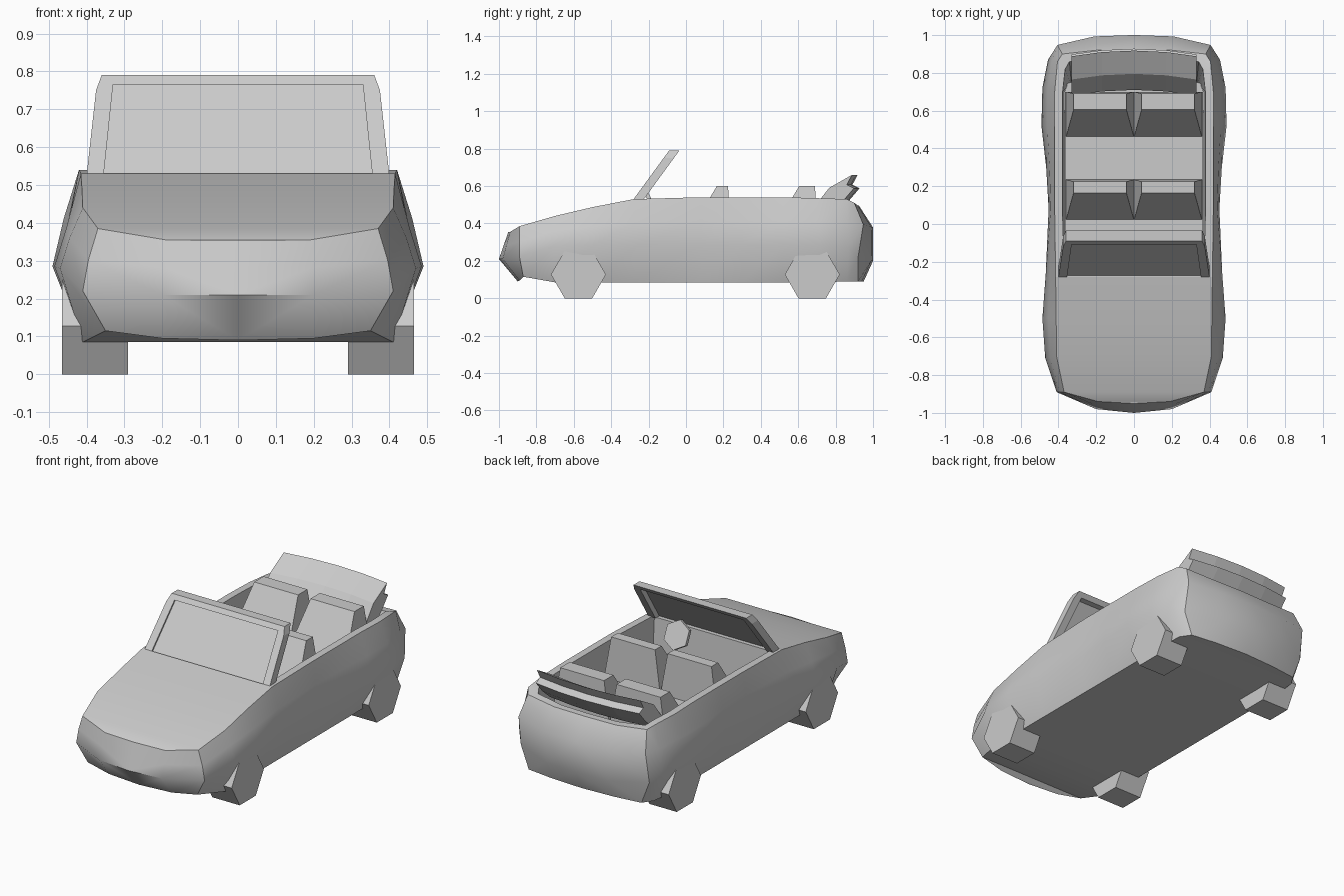
import bpy, bmesh, math
from mathutils import Vector

if "Cube" in bpy.data.objects:
    bpy.data.objects.remove(bpy.data.objects["Cube"])


def finish(name, bm, smooth=None):
    bmesh.ops.recalc_face_normals(bm, faces=bm.faces)
    me = bpy.data.meshes.new(name)
    bm.to_mesh(me)
    bm.free()
    ob = bpy.data.objects.new(name, me)
    bpy.context.collection.objects.link(ob)
    if smooth:
        bpy.ops.object.select_all(action='DESELECT')
        ob.select_set(True)
        bpy.context.view_layer.objects.active = ob
        bpy.ops.object.shade_smooth_by_angle(angle=math.radians(smooth))
    return ob


def loft(name, rings):
    """Closed solid through rings of equal point count."""
    bm = bmesh.new()
    vs = [[bm.verts.new(p) for p in r] for r in rings]
    n = len(rings[0])
    for a, b in zip(vs, vs[1:]):
        for i in range(n):
            j = (i + 1) % n
            bm.faces.new((a[i], a[j], b[j], b[i]))
    bm.faces.new(vs[0])
    bm.faces.new(vs[-1])
    return finish(name, bm)


def rect(x0, x1, y0, y1, z):
    return [(x0, y0, z), (x1, y0, z), (x1, y1, z), (x0, y1, z)]


# body: half outline from nose centre to tail centre, as sill / widest / shoulder points
columns = [
    ((0, -.90, .09), (0, -1.0, .21), (0, -.95, .355)),
    ((.2, -.89, .095), (.2, -.98, .21), (.19, -.94, .355)),
    ((.35, -.87, .115), (.41, -.89, .22), (.37, -.89, .385)),
    ((.41, -.70, .085), (.47, -.71, .28), (.41, -.70, .44)),
    ((.41, -.50, .085), (.485, -.5, .285), (.412, -.5, .487)),
    ((.41, -.28, .085), (.467, -.26, .285), (.415, -.28, .53)),
    ((.41, .08, .085), (.452, .08, .285), (.42, .08, .54)),
    ((.41, .30, .085), (.465, .30, .285), (.42, .30, .54)),
    ((.41, .52, .085), (.49, .52, .285), (.42, .52, .54)),
    ((.41, .70, .085), (.485, .72, .285), (.42, .70, .535)),
    ((.40, .86, .09), (.455, .87, .27), (.405, .86, .53)),
    ((.36, .92, .09), (.41, .92, .22), (.38, .90, .51)),
    ((.2, .94, .09), (.2, .99, .2), (.2, .92, .495)),
    ((0, .95, .09), (0, 1.0, .2), (0, .925, .495)),
]
COWL, TAIL = 5, len(columns) - 1
bm = bmesh.new()
sides = []
for s in (1, -1):
    grid = []
    for i, col in enumerate(columns):
        b, m, t = map(Vector, col)
        u = (m + t) / 2 + (Vector((.01, .038, .03)) if i > 10 else Vector((.005, 0, 0)))
        rim = Vector((t.x * .9, t.y - (.04 if t.y > .85 else 0), t.z))
        well = Vector((t.x * .87, min(t.y, .6 + .15 * t.y), .2))
        if b.x == 0:
            u.x = 0
        grid.append([bm.verts.new((p.x * s, p.y, p.z)) for p in (b, m, u, t, rim, well)])
    sides.append(grid)
R, L = sides
for k in range(6):                      # weld the centre line
    L[0][k], L[TAIL][k] = R[0][k], R[TAIL][k]


def face(*vs):
    vs = list(dict.fromkeys(vs))
    if len(vs) > 2:
        bm.faces.new(vs)


for i in range(TAIL):
    for g in sides:
        for k in range(5 if i >= COWL else 3):
            face(g[i][k], g[i + 1][k], g[i + 1][k + 1], g[i][k + 1])
    for k in (0, 5 if i >= COWL else 3):  # underside, then bonnet or cabin floor
        face(R[i][k], R[i + 1][k], L[i + 1][k], L[i][k])
c, d = R[COWL], L[COWL]
face(c[3], c[4], c[5], d[5], d[4], d[3])
bmesh.ops.delete(bm, geom=[v for v in bm.verts if not v.link_faces], context='VERTS')
finish("body", bm, 42)

# wheels
for y, end in ((-.575, "front"), (.675, "rear")):
    for s, side in ((1, "right"), (-1, "left")):
        loft(f"{end}_{side}_wheel",
             [[(s * x, y + .147 * math.cos(a * math.pi / 3), .127 + .147 * math.sin(a * math.pi / 3))
               for a in range(6)] for x in (.29, .465)])

# windscreen frame and glass, lying in a raked plane
def raked(pts, off):
    return [(x, -.28 + (z - .53) * .73 + off, z) for x, z in pts]


frame = [(.40, .525), (.375, .75), (.36, .79), (-.36, .79), (-.375, .75), (-.40, .525),
         (-.355, .525), (-.33, .765), (.33, .765), (.355, .525)]
glass = [(.356, .525), (.331, .766), (-.331, .766), (-.356, .525)]
loft("windscreen_frame", [raked(frame, 0), raked(frame, .055)])
loft("windscreen_glass", [raked(glass, .012), raked(glass, .02)])

# dashboard and steering wheel
loft("dashboard", [rect(-.37, .37, -.285, -.22, .2), rect(-.37, .37, -.285, -.24, .525)])
loft("steering_wheel",
     [[(.18 + .08 * math.cos(a * math.pi / 3 + math.pi / 6),
        -.19 + o - .035 * math.sin(a * math.pi / 3 + math.pi / 6),
        .49 + o * .4 + .075 * math.sin(a * math.pi / 3 + math.pi / 6)) for a in range(6)]
      for o in (0, .02)])

# seats: full-width cushions and tapered backs
for y, front, back, row in ((.02, -.10, .235, "front"), (.46, .235, .70, "rear")):
    loft(f"{row}_seat_cushion", [rect(-.365, .365, front, back, z) for z in (.195, .36)])
    for s, side in ((1, "right"), (-1, "left")):
        loft(f"{row}_{side}_seat_back",
             [rect(0, s * .36, y, back, .355), rect(s * .04, s * .32, y + .145, back - .01, .6)])

# folded roof stack, bowed across the car
stack = [(.71, .48), (.795, .59), (.918, .66), (.89, .607), (.928, .588), (.87, .52), (.80, .46)]
loft("folded_roof", [[(x, y - .03 * (x / .33) ** 2, z) for y, z in stack]
                     for x in (-.33, -.17, 0, .17, .33)])
